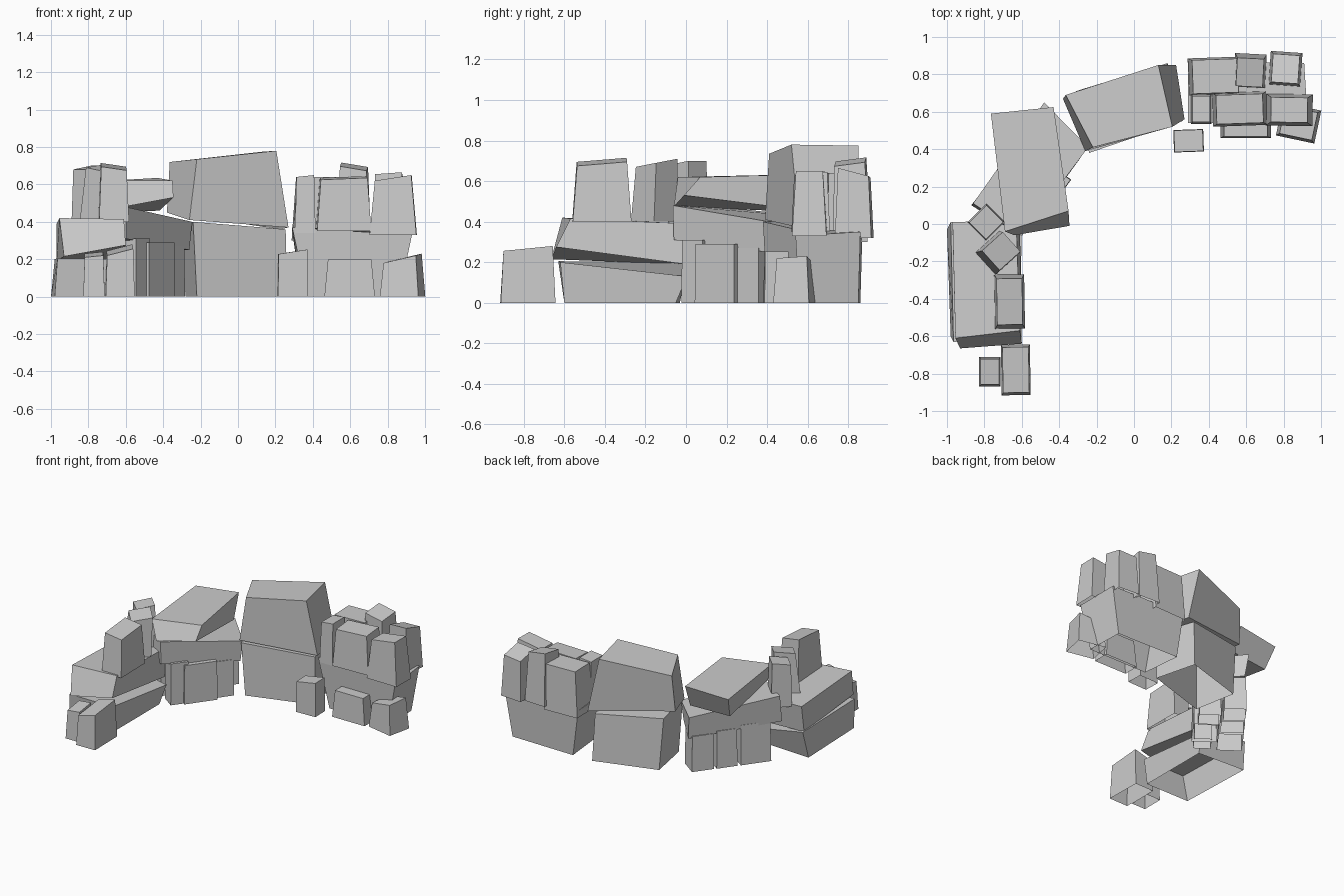
import bpy, math
from mathutils import Vector, Matrix


def build(name, bottom, top, closed):
    """Stone from two four-cornered loops; resting stones are open underneath."""
    faces = [(4, 5, 6, 7)] + ([(3, 2, 1, 0)] if closed else [])
    faces += [(i, (i + 1) % 4, (i + 1) % 4 + 4, i + 4) for i in range(4)]
    me = bpy.data.meshes.new(name)
    me.from_pydata([tuple(v) for v in bottom + top], [], faces)
    ob = bpy.data.objects.new(name, me)
    bpy.context.collection.objects.link(ob)
    return ob


def slab(name, low, low_z, high, high_z, closed=False):
    """Large irregular stone: plan corners and a height for each corner."""
    build(name, [(x, y, z) for (x, y), z in zip(low, low_z)],
          [(x, y, z) for (x, y), z in zip(high, high_z)], closed)


def block(name, cx, cy, w, d, z0, z1, rot=0, taper=0.88, tilt=(0, 0), shift=(0, 0)):
    """Small tapered stone: tilt raises the top toward +x / +y."""
    m = Matrix.Rotation(math.radians(rot), 3, 'Z')
    bottom, top = [], []
    for sx, sy in ((-1, -1), (1, -1), (1, 1), (-1, 1)):
        p = m @ Vector((sx * w / 2, sy * d / 2, 0))
        bottom.append((cx + p.x, cy + p.y, z0))
        top.append((cx + p.x * taper + shift[0], cy + p.y * taper + shift[1],
                    z1 + sx * tilt[0] + sy * tilt[1]))
    build(name, bottom, top, False)


# Centre of the wall: two stacked large stones
slab("centre_lower_stone",
     [(-0.22, 0.40), (0.26, 0.55), (0.18, 0.86), (-0.28, 0.72)], [0] * 4,
     [(-0.24, 0.38), (0.255, 0.55), (0.17, 0.84), (-0.31, 0.71)], [.40, .36, .35, .39])
slab("centre_upper_stone",
     [(-0.26, 0.39), (0.27, 0.56), (0.225, 0.85), (-0.38, 0.67)], [.41, .37, .36, .45],
     [(-0.22, 0.41), (0.205, 0.52), (0.13, 0.85), (-0.365, 0.69)], [.735, .78, .775, .72], True)

# Right end: one wide base stone, small stones on top and in front
slab("right_base_stone",
     [(0.37, 0.56), (0.86, 0.56), (0.85, 0.85), (0.34, 0.86)], [0] * 4,
     [(0.29, 0.54), (0.93, 0.54), (0.91, 0.86), (0.29, 0.87)], [.37, .33, .35, .35])
block("right_front_stone_a", 0.292, 0.445, 0.16, 0.12, 0, 0.24, 2, 0.96, (.012, 0))
block("right_front_stone_b", 0.597, 0.52, 0.27, 0.12, 0, 0.20, 0, 0.86)
block("right_front_stone_c", 0.88, 0.54, 0.21, 0.18, 0, 0.205, -12, 0.84, (.02, .005))
block("right_top_stone_a", 0.36, 0.615, 0.11, 0.16, 0.34, 0.645, 0, 0.86, (.005, 0))
block("right_top_stone_b", 0.565, 0.615, 0.29, 0.18, 0.35, 0.635, 2, 0.86, (.005, .005))
block("right_top_stone_c", 0.83, 0.61, 0.25, 0.17, 0.33, 0.635, -1, 0.78, (.015, 0))
block("right_back_stone_a", 0.425, 0.79, 0.27, 0.20, 0.30, 0.64, 2, 0.90, (0, 0), (.01, 0))
block("right_back_stone_b", 0.62, 0.82, 0.17, 0.18, 0.33, 0.695, -3, 0.84, (-.012, .01), (0, -.01))
block("right_back_stone_c", 0.81, 0.83, 0.17, 0.18, 0.32, 0.64, -4, 0.84, (.005, -.02))

# Left bend: two stacked slabs carried by short pillars
slab("bend_middle_slab",
     [(-0.60, -0.06), (-0.26, 0.40), (-0.46, 0.63), (-0.87, 0.10)], [.31, .25, .25, .29],
     [(-0.60, -0.065), (-0.245, 0.41), (-0.48, 0.65), (-0.86, 0.11)], [.48, .40, .42, .48], True)
slab("bend_upper_slab",
     [(-0.64, -0.06), (-0.345, -0.01), (-0.42, 0.55), (-0.73, 0.52)], [.475, .53, .46, .45],
     [(-0.69, -0.04), (-0.35, 0.07), (-0.43, 0.625), (-0.765, 0.59)], [.62, .62, .635, .61], True)
block("bend_pillar_a", -0.555, 0.065, 0.13, 0.12, 0, 0.31, 54, 0.96)
block("bend_pillar_b", -0.475, 0.19, 0.24, 0.17, 0, 0.29, 54, 0.97)
block("bend_pillar_c", -0.385, 0.345, 0.14, 0.15, 0, 0.27, 54, 0.96)
block("bend_pillar_d", -0.47, 0.51, 0.16, 0.15, 0, 0.265, 54, 0.96)
block("bend_pillar_e", -0.57, 0.37, 0.15, 0.16, 0, 0.28, 54, 0.96)
block("bend_pillar_f", -0.69, 0.20, 0.22, 0.17, 0, 0.30, 54, 0.96)

# Left end: two stacked slabs
slab("left_lower_slab",
     [(-0.98, -0.60), (-0.62, -0.60), (-0.62, -0.05), (-1.0, -0.03)], [0] * 4,
     [(-0.965, -0.63), (-0.61, -0.62), (-0.60, 0.005), (-0.98, 0.01)], [.205, .20, .13, .20])
slab("left_upper_slab",
     [(-0.93, -0.665), (-0.60, -0.64), (-0.61, 0.0), (-0.97, -0.02)], [.215, .275, .19, .19],
     [(-0.955, -0.61), (-0.61, -0.57), (-0.63, 0.02), (-0.97, 0.01)], [.42, .415, .39, .39], True)

# Left end: small stones in front and on top
block("left_front_stone_a", -0.632, -0.78, 0.155, 0.27, 0, 0.25, 1, 0.90, (.018, .012))
block("left_front_stone_b", -0.77, -0.79, 0.115, 0.16, 0, 0.225, 0, 0.86, (.005, .01))
block("left_top_stone_a", -0.665, -0.415, 0.16, 0.29, 0.40, 0.695, 1, 0.85, (-.01, .01))
block("left_top_stone_b", -0.73, -0.155, 0.16, 0.17, 0.40, 0.69, -48, 0.88, (-.01, .01), (.02, .01))
block("left_top_stone_c", -0.79, 0.01, 0.145, 0.14, 0.37, 0.69, 45, 0.90, (.01, 0))
